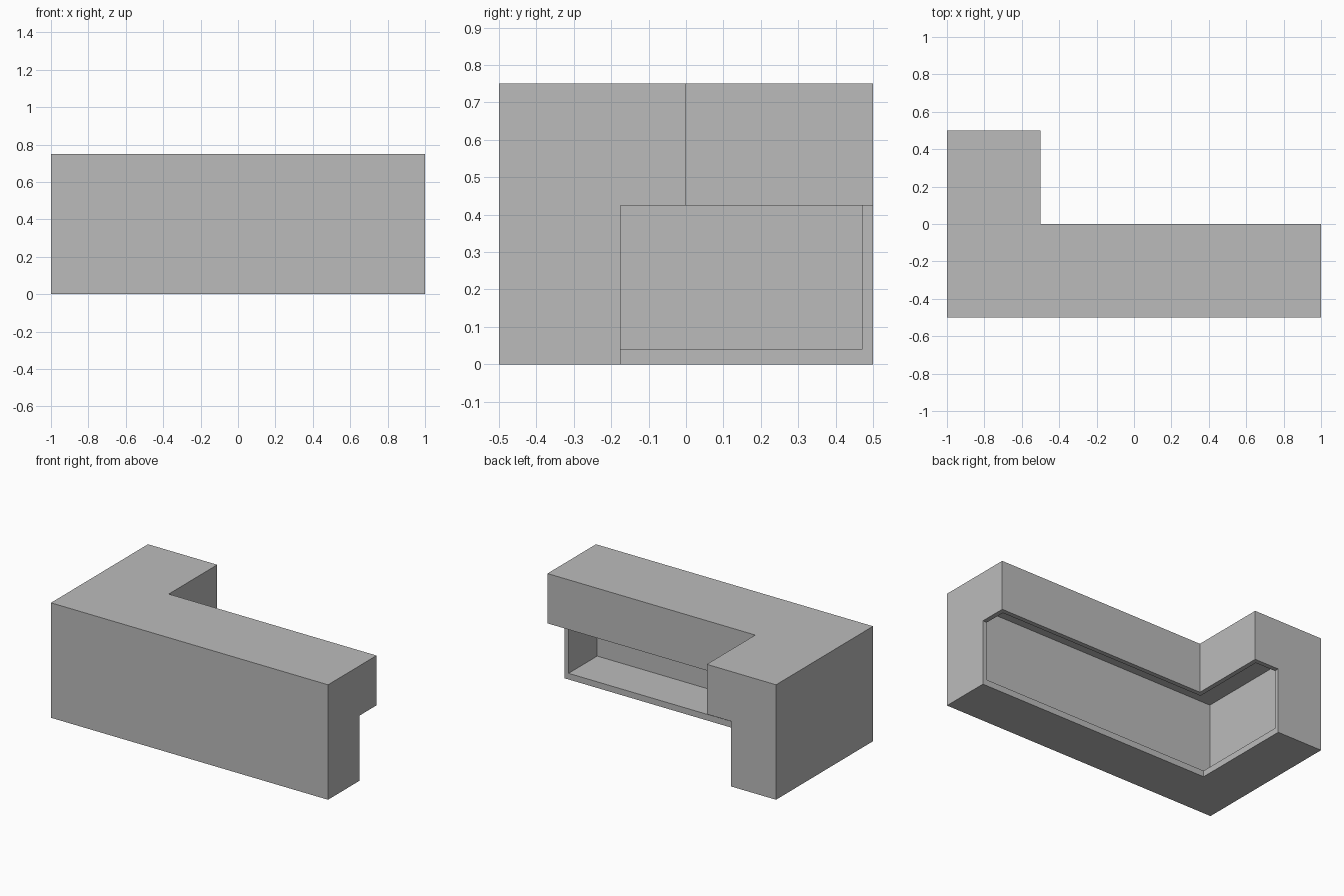
import bpy

cube = bpy.data.objects.get("Cube")
if cube:
    bpy.data.objects.remove(cube, do_unlink=True)

# Single plain grey
GREY = (0.5, 0.5, 0.5, 1)
grey = bpy.data.materials.new("plain grey")
grey.use_nodes = True
grey.diffuse_color = GREY
grey.node_tree.nodes["Principled BSDF"].inputs["Base Color"].default_value = GREY

WALL, FLOOR = 0.03, 0.04        # panel thicknesses
HEIGHT, LIP = 0.75, 0.425       # counter height, underside of the overhang
TOP_DEPTH, BASE_DEPTH = 0.5, 0.325


def prism(name, outline, axis, start, end):
    """Extrude a 2D outline along an axis; outline uses the other two axes in order."""
    def place(p, d):
        co = list(p)
        co.insert(axis, d)
        return co
    n = len(outline)
    verts = [place(p, d) for d in (start, end) for p in outline]
    faces = [tuple(range(n))[::-1], tuple(range(n, 2 * n))]
    faces += [(i, (i + 1) % n, n + (i + 1) % n, n + i) for i in range(n)]
    if axis == 1:
        faces = [f[::-1] for f in faces]
    mesh = bpy.data.meshes.new(name)
    mesh.from_pydata(verts, [], faces)
    mesh.materials.append(grey)
    obj = bpy.data.objects.new(name, mesh)
    bpy.context.collection.objects.link(obj)
    return obj


def corner_outline(depth, inset=0.0):
    """L-shaped plan whose two arms have the given depth."""
    lo, hi_x, hi_y = inset, 1 - inset, 0.5 - inset
    x_in, y_in = -1 + depth, -0.5 + depth
    return [(-1 + lo, -0.5 + lo), (hi_x, -0.5 + lo), (hi_x, y_in),
            (x_in, y_in), (x_in, hi_y), (-1 + lo, hi_y)]


def end_profile(outer, direction):
    """Stepped end panel outline, from the outer wall towards the user side."""
    base, top = outer + direction * BASE_DEPTH, outer + direction * TOP_DEPTH
    return [(outer, 0), (base, 0), (base, LIP), (top, LIP), (top, HEIGHT - WALL), (outer, HEIGHT - WALL)]


# Counter top and plinth floor
prism("counter_top", corner_outline(TOP_DEPTH), 2, HEIGHT - WALL, HEIGHT)
prism("base_floor", corner_outline(BASE_DEPTH, WALL), 2, 0, FLOOR)

# Stepped end panels closing both arms
prism("long_arm_end_panel", end_profile(-0.5, 1), 0, 1 - WALL, 1)
prism("short_arm_end_panel", end_profile(-1, 1), 1, 0.5 - WALL, 0.5)

# Outer walls, meeting at the front corner
outer_wall = [(-1, 0.5 - WALL), (-1, -0.5), (1 - WALL, -0.5), (1 - WALL, -0.5 + WALL),
              (-1 + WALL, -0.5 + WALL), (-1 + WALL, 0.5 - WALL)]
prism("outer_wall", outer_wall, 2, 0, HEIGHT - WALL)

# Hanging apron on the user side
apron = [(1 - WALL, -WALL), (1 - WALL, 0), (-0.5, 0), (-0.5, 0.5 - WALL),
         (-0.5 - WALL, 0.5 - WALL), (-0.5 - WALL, -WALL)]
prism("inner_apron", apron, 2, LIP, HEIGHT - WALL)
